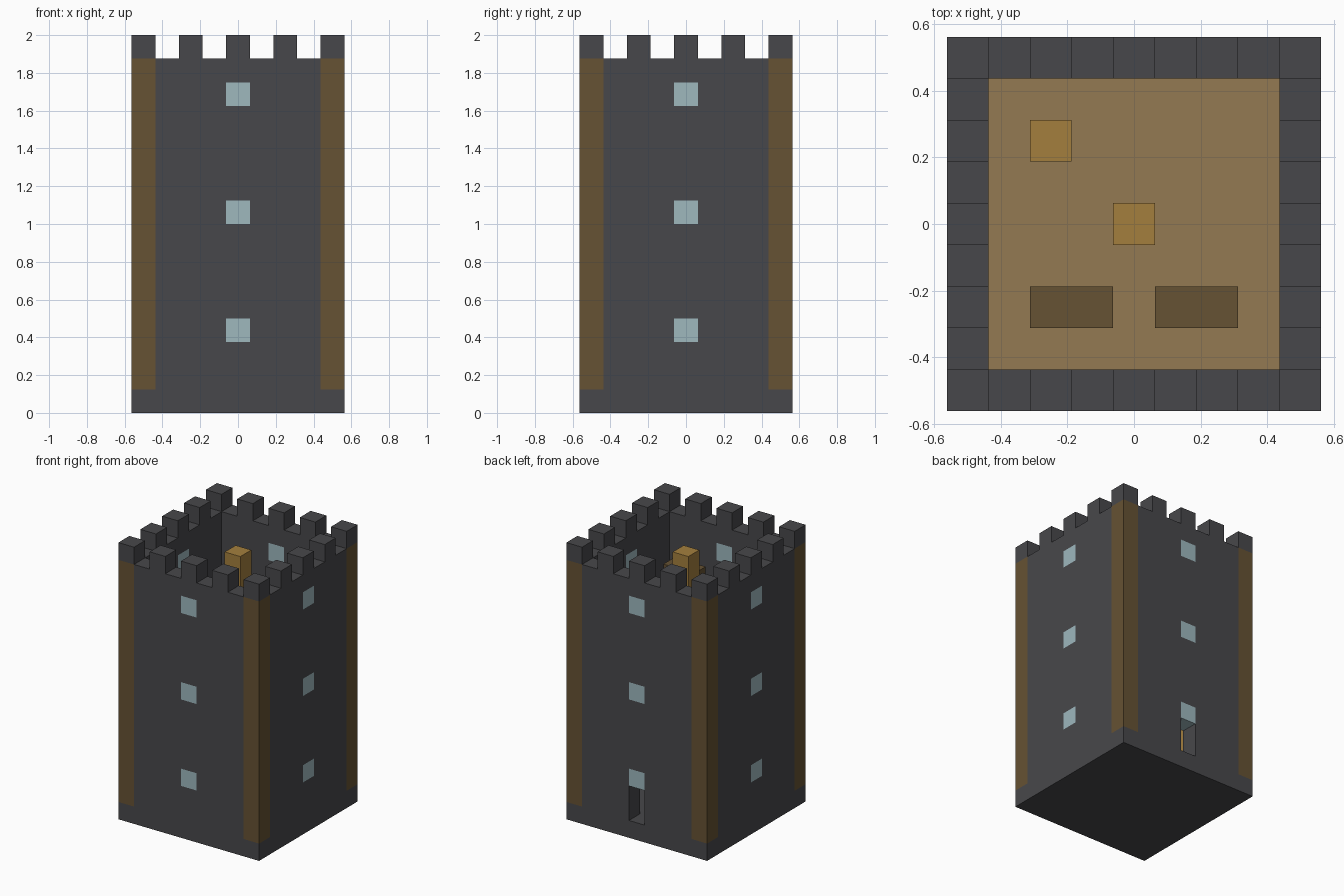
import bpy
import bmesh
from mathutils import Matrix, Vector

cube = bpy.data.objects.get("Cube")
if cube:
    bpy.data.objects.remove(cube, do_unlink=True)

U = 0.125            # one block
HALF = 4.5           # half the tower width, in blocks
IN = HALF - 1        # inner face of the walls
TOP = 15             # height of the wall walk
WINDOWS = (3, 8, 13)  # bottom of each window row


def material(name, rgb):
    m = bpy.data.materials.new(name)
    m.use_nodes = True
    m.diffuse_color = (*rgb, 1)
    m.node_tree.nodes["Principled BSDF"].inputs["Base Color"].default_value = (*rgb, 1)
    return m


STONE = material("dark_stone", (0.064, 0.064, 0.070))
TIMBER = material("dark_timber", (0.133, 0.084, 0.033))
GLASS = material("pale_glass", (0.342, 0.479, 0.515))
PLANK = material("plank_floor", (0.296, 0.195, 0.084))
OAK = material("golden_oak", (0.371, 0.212, 0.048))


def blocks(name, mat, boxes):
    """One object from boxes given as (low corner, high corner) in blocks."""
    bm = bmesh.new()
    for low, high in boxes:
        low, high = Vector(low) * U, Vector(high) * U
        size = high - low
        bmesh.ops.create_cube(bm, size=1, matrix=Matrix.Translation((low + high) / 2)
                              @ Matrix.Diagonal((*size, 1)))
    mesh = bpy.data.meshes.new(name)
    bm.to_mesh(mesh)
    bm.free()
    mesh.materials.append(mat)
    obj = bpy.data.objects.new(name, mesh)
    bpy.context.collection.objects.link(obj)
    return obj


def on_side(side, a0, a1, z0, z1):
    """A piece of wall running a0..a1 along the named side."""
    sign = -1 if side in ("front", "right") else 1
    d0, d1 = sorted((sign * IN, sign * HALF))
    if side in ("front", "back"):
        return (a0, d0, z0), (a1, d1, z1)
    return (d0, a0, z0), (d1, a1, z1)


# Base slab
blocks("base", STONE, [((-HALF, -HALF, 0), (HALF, HALF, 1))])

# Walls with window openings, and a doorway at the back
for side in ("front", "back", "left", "right"):
    pieces = [on_side(side, -IN, -0.5, 1, TOP), on_side(side, 0.5, IN, 1, TOP)]
    z = WINDOWS[0] if side == "back" else 1
    for w in (*WINDOWS, TOP):
        if w > z:
            pieces.append(on_side(side, -0.5, 0.5, z, w))
        z = w + 1
    blocks(side + "_wall", STONE, pieces)
    blocks(side + "_windows", GLASS,
           [on_side(side, -0.5, 0.5, w, w + 1) for w in WINDOWS])

# Corner posts
corners = [(x, y) for x in (-4, 4) for y in (-4, 4)]
blocks("corner_posts", TIMBER,
       [((x - 0.5, y - 0.5, 1), (x + 0.5, y + 0.5, TOP)) for x, y in corners])

# Battlements: every second block around the rim
rim = [(x, y) for x in range(-4, 5, 2) for y in range(-4, 5, 2)
       if max(abs(x), abs(y)) == 4]
blocks("battlements", STONE,
       [((x - 0.5, y - 0.5, TOP), (x + 0.5, y + 0.5, TOP + 1)) for x, y in rim])

# Upper floors
for name, z in (("middle_floor", 5), ("upper_floor", 10)):
    blocks(name, PLANK, [((-IN, -IN, z), (IN, IN, z + 1))])

# Posts and benches inside
blocks("centre_post", OAK, [((-0.5, -0.5, 11), (0.5, 0.5, TOP))])
blocks("corner_inner_post", OAK, [((-2.5, 1.5, 1), (-1.5, 2.5, 12))])
blocks("benches", TIMBER, [((x - 1, -2.5, 11), (x + 1, -1.5, 13)) for x in (-1.5, 1.5)])
